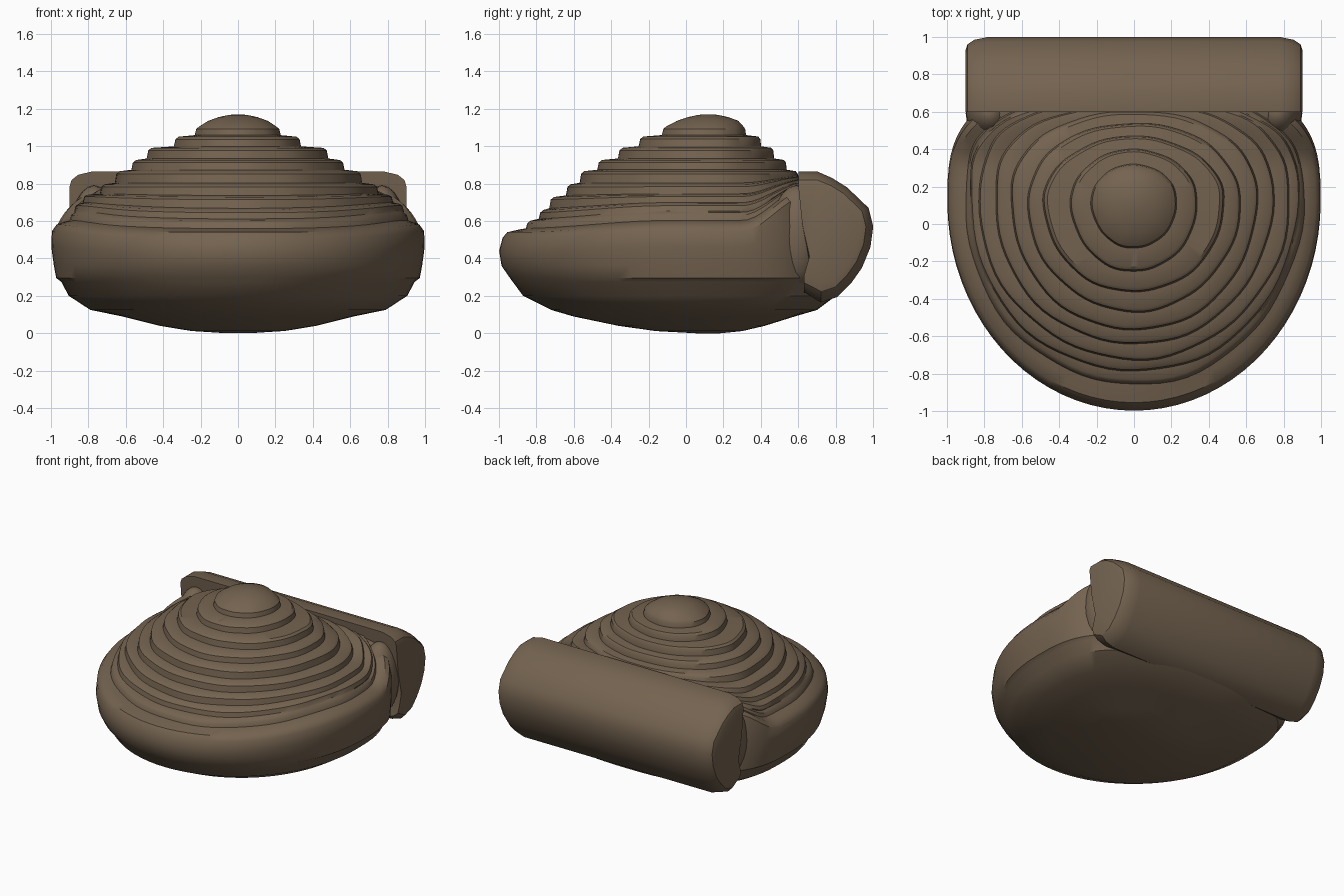
import bpy, bmesh, math, random

random.seed(4)
cube = bpy.data.objects.get("Cube")
if cube:
    bpy.data.objects.remove(cube, do_unlink=True)

brown = bpy.data.materials.new("shell_brown")
brown.use_nodes = True
COLOUR = (0.175, 0.125, 0.08, 1)
brown.diffuse_color = COLOUR
brown.node_tree.nodes["Principled BSDF"].inputs["Base Color"].default_value = COLOUR

SEG = 80
CY = 0.12  # apex line of the shell


def smooth(a, b, v):
    t = min(1, max(0, (v - a) / (b - a)))
    return t * t * (3 - 2 * t)


def finish(name, bm, angle):
    bmesh.ops.recalc_face_normals(bm, faces=bm.faces[:])
    mesh = bpy.data.meshes.new(name)
    bm.to_mesh(mesh)
    bm.free()
    mesh.materials.append(brown)
    ob = bpy.data.objects.new(name, mesh)
    bpy.context.collection.objects.link(ob)
    bpy.ops.object.select_all(action='DESELECT')
    ob.select_set(True)
    bpy.context.view_layer.objects.active = ob
    bpy.ops.object.shade_smooth_by_angle(angle=math.radians(angle))
    return ob


def skin(bm, loops):
    for a, b in zip(loops, loops[1:]):
        n = len(a)
        for i in range(n):
            j = (i + 1) % n
            bm.faces.new((a[i], a[j], b[j], b[i]))
    bm.faces.new(loops[0])
    bm.faces.new(loops[-1])


def shell_ring(bm, z, rx, front, back, wobble=0.0, phase=0.0):
    """Rounded loop with its own side, front and back radius."""
    squareness = 2 + smooth(0.5, 0.95, rx)
    verts = []
    for i in range(SEG):
        a = math.tau * i / SEG
        c, s = math.cos(a), math.sin(a)
        k = 1 + wobble * (math.sin(5 * a + phase) + 0.7 * math.sin(11 * a + 2 * phase))
        if s > 0:
            p = 2 / squareness
            x = rx * math.copysign(abs(c) ** p, c)
            y = back * s ** p
        else:
            x, y = rx * c, front * s
        x, y = x * k, CY + y * k
        # the rim climbs gently at the sides and sweeps up to the hinge
        h = z
        if z < 0.85:
            w = smooth(0.3, 0.6, z)
            h += 0.045 * w * smooth(-0.9, -0.1, y) * smooth(0.8, 0.6, z)
            target = 0.79 + 0.2 * (z - 0.55)
            h += max(0, target - h) * w * smooth(0.3, 0.64, y)
        verts.append(bm.verts.new((x, y, h)))
    return verts


# Shell: bowl underside, fat rim, then growth steps up to the apex
bm = bmesh.new()
bowl = [(0.0, 0.06, 0.06, 0.06), (0.012, 0.25, 0.28, 0.18), (0.04, 0.42, 0.48, 0.3),
        (0.09, 0.62, 0.72, 0.46), (0.125, 0.79, 0.84, 0.58), (0.2, 0.905, 0.99, 0.68),
        (0.275, 0.945, 1.045, 0.69), (0.295, 0.972, 1.06, 0.69), (0.36, 0.985, 1.105, 0.68),
        (0.44, 0.998, 1.118, 0.66), (0.51, 0.995, 1.1, 0.62), (0.54, 0.97, 1.075, 0.59),
        (0.555, 0.925, 1.01, 0.57)]
loops = [shell_ring(bm, *r) for r in bowl]

steps = [(0.605, 0.905, 0.98, 0.56), (0.66, 0.88, 0.91, 0.545), (0.73, 0.83, 0.845, 0.53),
         (0.80, 0.745, 0.765, 0.51), (0.87, 0.66, 0.69, 0.48), (0.93, 0.57, 0.59, 0.42),
         (0.995, 0.485, 0.485, 0.35), (1.055, 0.34, 0.375, 0.28), (1.11, 0.23, 0.25, 0.2)]
low = 0.56
for z, rx, front, back in steps:
    ph = random.uniform(0, math.tau)
    for h, inset in ((low, 0.0), (z - 0.018, 0.008), (z - 0.004, 0.025)):
        loops.append(shell_ring(bm, h, rx - inset, front - inset, back - inset * 0.6, 0.006, ph))
    low = z + 0.004
for z, r in ((1.135, 0.16), (1.155, 0.105), (1.167, 0.05), (1.17, 0.015)):
    loops.append(shell_ring(bm, z, r, r * 1.05, r))
skin(bm, loops)
finish("shell", bm, 35)

# Hinge: rounded bar across the back with softened ends
profile = [(0.60, 0.865), (0.70, 0.865), (0.78, 0.83), (0.86, 0.78), (0.975, 0.67),
           (1.0, 0.57), (0.985, 0.46), (0.94, 0.35), (0.88, 0.265), (0.81, 0.195),
           (0.72, 0.165), (0.63, 0.22), (0.66, 0.36), (0.62, 0.6)]
MY, MZ = 0.74, 0.56
bm = bmesh.new()
sections = [(0.9, 0.74), (0.89, 0.85), (0.855, 0.94), (0.78, 1.0)]
sections = [(-x, k) for x, k in sections] + [(x, k) for x, k in reversed(sections)]
loops = []
for x, k in sections:
    loop = []
    for y, z in profile:
        ky = k if y > MY else 1  # the front edge stays straight
        loop.append(bm.verts.new((x, MY + (y - MY) * ky, MZ + (z - MZ) * k)))
    loops.append(loop)
skin(bm, loops)
finish("hinge", bm, 32)

# Fillets where the rim runs into the hinge ends
for side, label in ((1, "left"), (-1, "right")):
    bm = bmesh.new()
    bmesh.ops.create_uvsphere(bm, u_segments=20, v_segments=12, radius=1)
    for v in bm.verts:
        v.co = (side * 0.77 + v.co.x * 0.13, 0.59 + v.co.y * 0.14, 0.52 + v.co.z * 0.27)
    finish(label + "_hinge_fillet", bm, 40)
